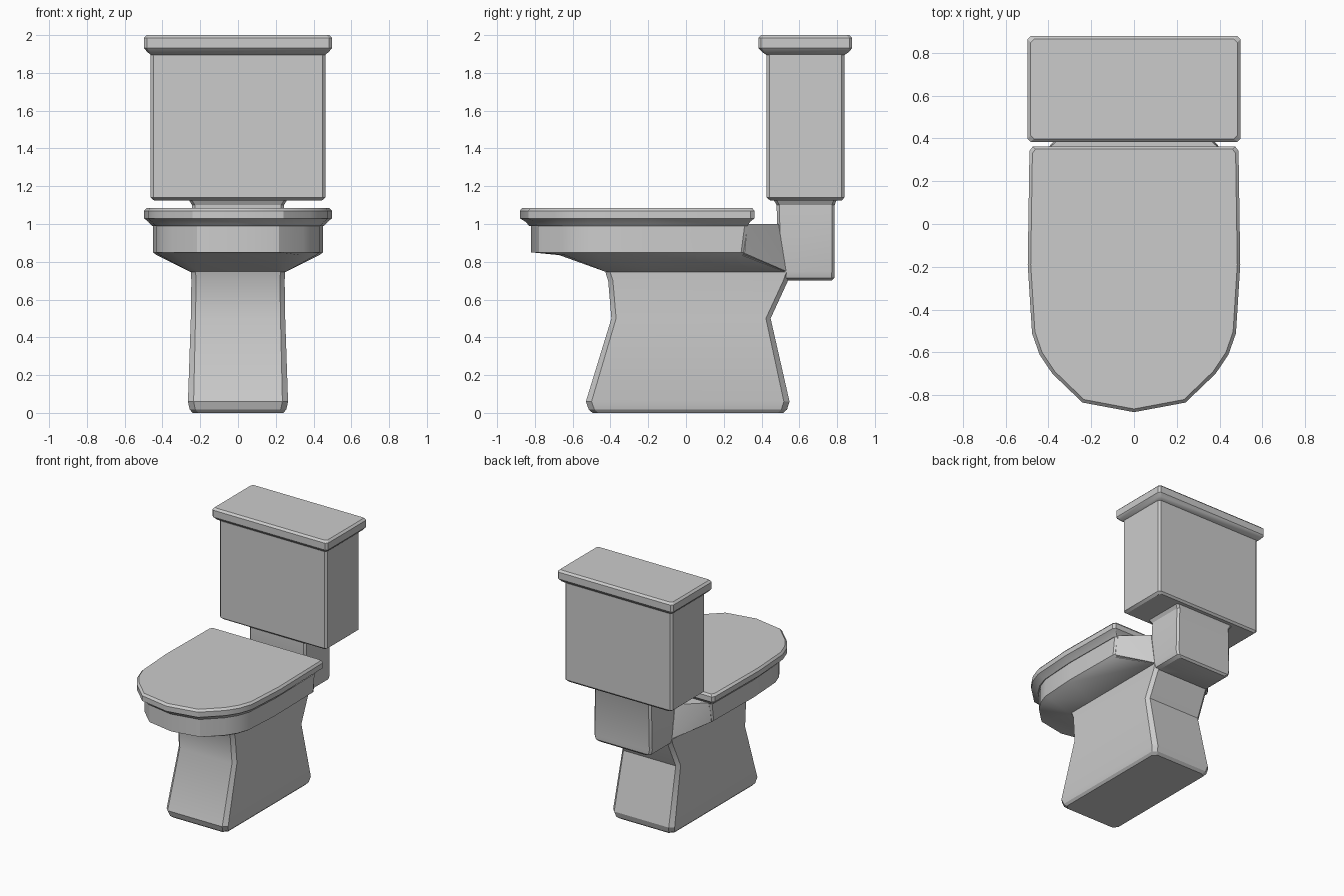
import bpy, bmesh, math

if "Cube" in bpy.data.objects:
    bpy.data.objects.remove(bpy.data.objects["Cube"])


def finish(name, bm):
    bmesh.ops.remove_doubles(bm, verts=bm.verts, dist=0.0005)
    bmesh.ops.recalc_face_normals(bm, faces=bm.faces)
    me = bpy.data.meshes.new(name)
    bm.to_mesh(me)
    bm.free()
    ob = bpy.data.objects.new(name, me)
    bpy.context.collection.objects.link(ob)
    bpy.ops.object.select_all(action='DESELECT')
    ob.select_set(True)
    bpy.context.view_layer.objects.active = ob
    bpy.ops.object.shade_smooth_by_angle(angle=math.radians(28))
    return ob


def loft(name, rings):
    """Skin a stack of equal-length rings and cap both ends."""
    bm = bmesh.new()
    vs = [[bm.verts.new(p) for p in r] for r in rings]
    n = len(vs[0])
    for a, b in zip(vs, vs[1:]):
        for i in range(n):
            j = (i + 1) % n
            bm.faces.new((a[i], a[j], b[j], b[i]))
    bm.faces.new(vs[0])
    bm.faces.new(vs[-1])
    return finish(name, bm)


def rect(x, y0, y1, z, c=0.015):
    """Rectangle with chamfered corners."""
    return [(x - c, y0, z), (x, y0 + c, z), (x, y1 - c, z), (x - c, y1, z),
            (c - x, y1, z), (-x, y1 - c, z), (-x, y0 + c, z), (c - x, y0, z)]


# Half outline of the seat, mirrored into a full D shape
HALF = [(0.24, -0.835), (0.38, -0.70), (0.44, -0.61), (0.475, -0.51),
        (0.495, -0.19), (0.487, 0.345), (0.472, 0.365)]
OUTLINE = [(0, -0.88)] + HALF + [(-x, y) for x, y in reversed(HALF)]


def dshape(w, y0, y1, z):
    return [(x * w / 0.495, y0 + (y + 0.88) / 1.245 * (y1 - y0), z) for x, y in OUTLINE]


def clamp(v, a, b):
    return max(a, min(b, v))


# Tank and its lid
loft("tank", [rect(0.445, 0.445, 0.825, 1.125), rect(0.463, 0.427, 0.838, 1.14),
              rect(0.463, 0.427, 0.838, 1.91)])
loft("tank_lid", [rect(0.46, 0.425, 0.84, 1.895), rect(0.48, 0.403, 0.862, 1.91),
                  rect(0.498, 0.383, 0.88, 1.932), rect(0.498, 0.383, 0.88, 1.985),
                  rect(0.483, 0.398, 0.865, 2.0)])

# Seat cover with undercut rim
loft("seat", [dshape(0.455, -0.83, 0.325, 0.99), dshape(0.475, -0.85, 0.34, 1.012),
              dshape(0.497, -0.88, 0.362, 1.03), dshape(0.497, -0.88, 0.362, 1.07),
              dshape(0.483, -0.865, 0.35, 1.086)])

# Bowl tapering to the pedestal
under = [(x, max(y, -0.67), z) for x, y, z in dshape(0.43, -0.80, 0.315, 0.835)]
neck = [(clamp(x, -0.25, 0.25), clamp(y * 1.0 if y < 0.2 else 0.53, -0.42, 0.53), 0.745)
        for x, y, z in under]
loft("bowl", [dshape(0.45, -0.82, 0.33, 1.0), dshape(0.45, -0.82, 0.31, 0.85),
              under, neck])

# Pedestal with a pinched waist
loft("pedestal", [rect(0.24, -0.495, 0.515, 0.0, 0.03), rect(0.256, -0.515, 0.535, 0.018, 0.03),
                  rect(0.265, -0.53, 0.548, 0.06, 0.03), rect(0.25, -0.395, 0.448, 0.5, 0.025),
                  rect(0.247, -0.412, 0.54, 0.70, 0.025), rect(0.25, -0.43, 0.56, 0.755, 0.025)])

# Block carrying the tank
loft("tank_support", [rect(0.215, 0.52, 0.772, 0.70), rect(0.24, 0.50, 0.785, 0.715),
                      rect(0.25, 0.485, 0.787, 0.75), rect(0.243, 0.48, 0.787, 1.10),
                      rect(0.265, 0.46, 0.80, 1.135)])

# Wedge joining bowl and support
bm = bmesh.new()
for s in (-1, 1):
    for p in ((0.43, 0.325, 1.0), (0.435, 0.31, 0.845), (0.25, 0.49, 1.0),
              (0.25, 0.53, 0.75), (0.25, 0.2, 0.76), (0.40, 0.2, 1.0)):
        bm.verts.new((s * p[0], p[1], p[2]))
bmesh.ops.convex_hull(bm, input=bm.verts)
finish("rear_bridge", bm)
